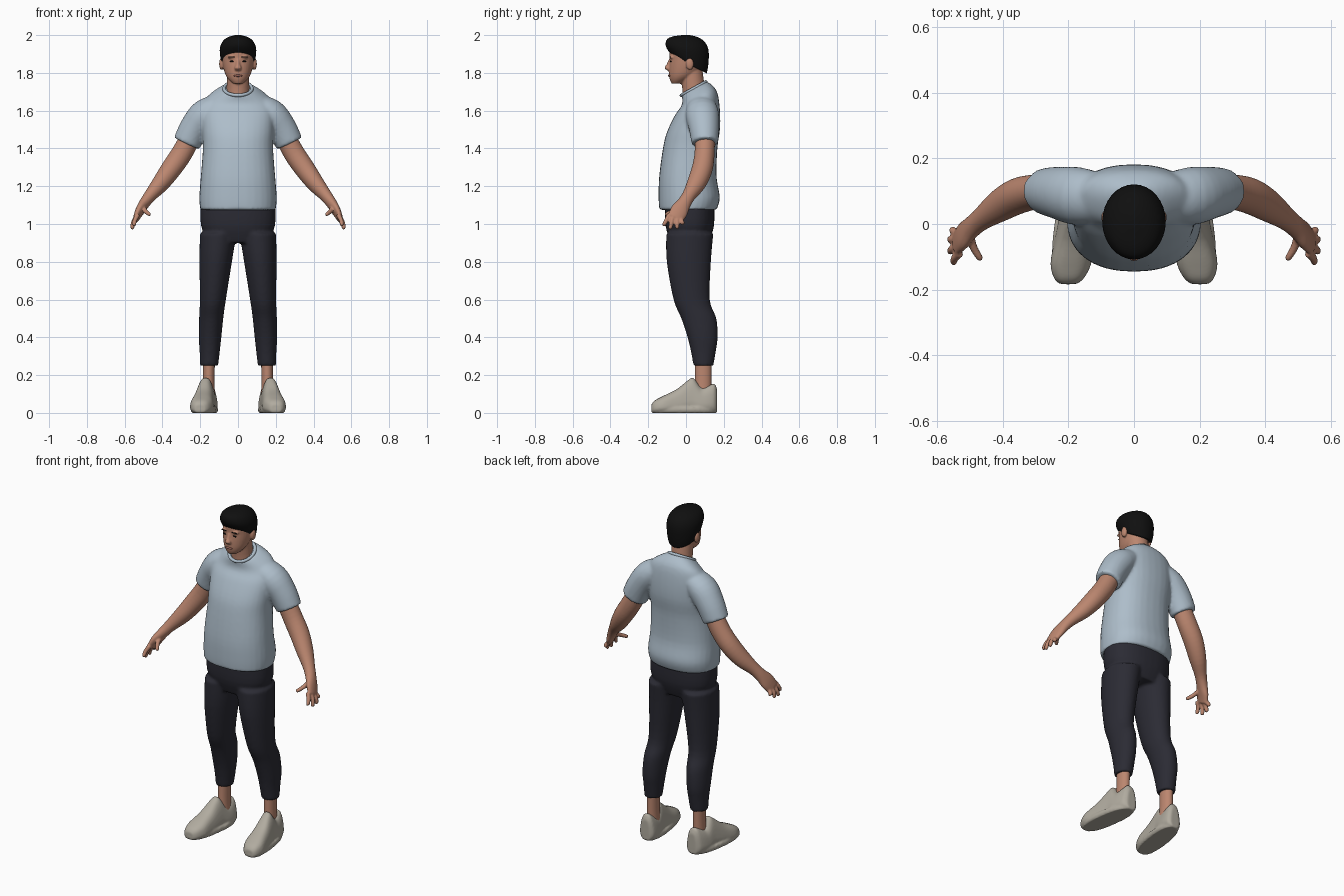
import bpy
import bmesh
import math
from mathutils import Vector, Matrix

default_cube = bpy.data.objects.get("Cube")
if default_cube:
    bpy.data.objects.remove(default_cube, do_unlink=True)

X, Y, Z = Vector((1, 0, 0)), Vector((0, 1, 0)), Vector((0, 0, 1))
FLAT = (X, Y)       # horizontal cross-sections
UPRIGHT = (X, Z)    # cross-sections facing along y


def make_material(name, red, green, blue):
    material = bpy.data.materials.new(name)
    material.use_nodes = True
    colour = (red, green, blue, 1)
    material.diffuse_color = colour
    shader = material.node_tree.nodes["Principled BSDF"]
    shader.inputs["Base Color"].default_value = colour
    shader.inputs["Roughness"].default_value = .8
    return material


SKIN = make_material("skin", .5, .24, .16)
LIPS = make_material("lips", .36, .14, .11)
HAIR = make_material("black hair", .005, .005, .005)
SHIRT = make_material("pale blue cotton", .42, .51, .59)
TROUSERS = make_material("dark navy cloth", .024, .024, .034)
SHOES = make_material("warm grey leather", .44, .41, .35)


def refine(stations, steps=4):
    """Smooth spline through the stations, each (x, y, z, a, b, tilt)."""
    rows = [Vector(tuple(s) + (0,) * (6 - len(s))) for s in stations]
    last = len(rows) - 1
    dense = []
    for i in range(last):
        before, start, end, after = (rows[max(i - 1, 0)], rows[i],
                                     rows[i + 1], rows[min(i + 2, last)])
        for k in range(steps):
            t = k / steps
            dense.append(start + (end - before) * (t / 2)
                         + (before * 2 - start * 5 + end * 4 - after) * (t * t / 2)
                         + (start * 3 - before - end * 3 + after) * (t ** 3 / 2))
    return dense + [rows[last]]


def loft(bm, stations, axes=None, power=2, sides=32):
    """Closed tube of rounded sections; without axes it follows its path."""
    rows = refine(stations)
    centres = [Vector(row[:3]) for row in rows]
    rings = []
    for i, row in enumerate(rows):
        if axes:
            u, v = axes
        else:
            along = centres[min(i + 1, len(rows) - 1)] - centres[max(i - 1, 0)]
            along.normalize()
            u = (X - along * along.dot(X)).normalized()
            v = along.cross(u)
        ring = []
        for k in range(sides):
            angle = math.tau * k / sides
            c, s = math.cos(angle), math.sin(angle)
            c = math.copysign(abs(c) ** (2 / power), c)
            s = math.copysign(abs(s) ** (2 / power), s) * row[4]
            ring.append(bm.verts.new(centres[i] + u * row[3] * c + v * s + Z * row[5] * s))
        rings.append(ring)
    for low, high in zip(rings, rings[1:]):
        for k in range(sides):
            n = (k + 1) % sides
            bm.faces.new((low[k], low[n], high[n], high[k]))
    bm.faces.new(rings[0])
    bm.faces.new(rings[-1])


def ellipsoid(bm, centre, radii):
    matrix = Matrix.Translation(centre) @ Matrix.Diagonal(radii).to_4x4()
    bmesh.ops.create_uvsphere(bm, u_segments=20, v_segments=12, radius=1, matrix=matrix)


def finish(name, bm, material, voxel=0, smoothing=4, side=1):
    """Turn the pieces into one object; a voxel size blends them together."""
    bmesh.ops.scale(bm, vec=(side, 1, 1), verts=bm.verts)
    bmesh.ops.recalc_face_normals(bm, faces=bm.faces)
    for face in bm.faces:
        face.smooth = True
    mesh = bpy.data.meshes.new(name)
    bm.to_mesh(mesh)
    bm.free()
    mesh.materials.append(material)
    obj = bpy.data.objects.new(name, mesh)
    bpy.context.collection.objects.link(obj)
    if voxel:
        blend = obj.modifiers.new("blend", "REMESH")
        blend.mode = "VOXEL"
        blend.voxel_size = voxel
        blend.use_smooth_shade = True
        relax = obj.modifiers.new("relax", "SMOOTH")
        relax.iterations = smoothing
    return obj


def flip(stations, side):
    return [(s[0] * side,) + tuple(s[1:]) for s in stations]


# Shirt: body with a sloping neckline, plus two short sleeves
shirt = bmesh.new()
loft(shirt, [(0, .01, 1.075, .2, .152), (0, .017, 1.14, .205, .162),
             (0, .01, 1.25, .197, .152), (0, .022, 1.4, .186, .144),
             (0, .04, 1.5, .19, .141, .1), (0, .06, 1.6, .19, .118, .2),
             (0, .07, 1.665, .165, .093, .4), (0, .055, 1.705, .11, .075, .5),
             (0, .04, 1.718, .075, .065, .55)], FLAT, power=2.3)
sleeve = [(.08, .08, 1.64, .055, .07), (.17, .085, 1.585, .08, .088),
          (.23, .095, 1.51, .078, .08), (.272, .1, 1.427, .074, .07)]
for side in (1, -1):
    loft(shirt, flip(sleeve, side))
finish("t_shirt", shirt, SHIRT, voxel=.009)

# Ribbed collar band
bpy.ops.mesh.primitive_torus_add(major_segments=40, minor_segments=10,
                                 major_radius=.074, minor_radius=.009,
                                 location=(0, .04, 1.717), rotation=(math.atan(.55), 0, 0))
collar = bpy.context.object
collar.name = "collar"
collar.data.materials.append(SHIRT)
bpy.ops.object.shade_smooth()

# Trousers: hips and two tapering legs
trousers = bmesh.new()
loft(trousers, [(0, .02, .9, .15, .1), (0, .02, .99, .196, .128),
                (0, .02, 1.12, .196, .13)], FLAT, power=2.3)
leg = [(.153, .092, .25, .048, .053), (.15, .092, .32, .053, .065),
       (.148, .088, .4, .06, .08), (.142, .068, .5, .064, .093),
       (.133, .03, .6, .069, .096), (.118, .015, .8, .086, .117),
       (.105, .02, .95, .097, .125)]
for side in (1, -1):
    loft(trousers, flip(leg, side), FLAT)
finish("trousers", trousers, TROUSERS, voxel=.009)

# Arms with hands, ankles and shoes, one set for each side
arm = [(.25, .1, 1.46, .054, .053), (.3, .098, 1.37, .056, .053),
       (.355, .085, 1.29, .054, .055), (.41, .055, 1.215, .046, .05),
       (.465, .015, 1.15, .033, .036), (.495, -.01, 1.11, .028, .037),
       (.52, -.035, 1.07, .023, .047), (.54, -.057, 1.03, .016, .042)]
finger_ends = [((.53, -.088, 1.05), (.552, -.12, .99)), ((.538, -.07, 1.04), (.562, -.085, .972)),
               ((.54, -.047, 1.03), (.562, -.047, .975)), ((.535, -.028, 1.025), (.555, -.015, .998)),
               ((.5, -.035, 1.085), (.467, -.11, 1.048))]
shoe_shape = [(.165, .03, .125), (.15, .05, .155), (.12, .058, .145), (.08, .06, .135),
              (.04, .06, .185), (.01, .061, .172), (-.05, .063, .125),
              (-.12, .064, .09), (-.165, .046, .066), (-.183, .025, .045)]
for side, label in ((1, "left"), (-1, "right")):
    limb = bmesh.new()
    loft(limb, arm)
    for base, tip in finger_ends:
        base, tip = Vector(base), Vector(tip)
        middle = base.lerp(tip, .5) + X * .005
        loft(limb, [(*base, .013, .013), (*middle, .012, .012),
                    (*base.lerp(tip, .92), .01, .01), (*tip, .004, .004)], sides=12)
    finish(label + "_arm", limb, SKIN, voxel=.005, smoothing=2, side=side)

    ankle = bmesh.new()
    loft(ankle, [(.155, .088, .08, .034, .046), (.155, .09, .16, .031, .044),
                 (.154, .092, .3, .032, .044)], FLAT)
    finish(label + "_ankle", ankle, SKIN, side=side)

    shoe = bmesh.new()
    loft(shoe, [(0, y, height / 2, width, height / 2) for y, width, height in shoe_shape],
         UPRIGHT, power=2.8)
    for vert in shoe.verts:     # narrow the upper towards its opening
        vert.co.x *= 1.08 - 3 * vert.co.z
    loft(shoe, [(0, -.01, 0, .06, .17), (0, -.01, .015, .066, .175),
                (0, -.01, .03, .063, .173)], FLAT, power=2.5)
    for vert in shoe.verts:     # turn the toes outward
        vert.co.x += .178 - .13 * (vert.co.y + .01)
    finish(label + "_shoe", shoe, SHOES, voxel=.006, smoothing=3, side=side)

# Head: skull, neck, nose and ears blended together
head = bmesh.new()
loft(head, [(0, -.05, 1.743, .026, .026), (0, -.035, 1.763, .048, .05),
            (0, -.016, 1.79, .066, .074), (0, 0, 1.83, .078, .09),
            (0, .005, 1.87, .083, .092), (0, .008, 1.92, .084, .094),
            (0, .01, 1.96, .068, .078), (0, .01, 1.98, .03, .035)], FLAT)
loft(head, [(0, .045, 1.66, .064, .062), (0, .04, 1.72, .06, .06),
            (0, .025, 1.83, .06, .06)], FLAT)
loft(head, [(0, -.083, 1.872, .009, .008), (0, -.09, 1.845, .011, .013),
            (0, -.096, 1.826, .019, .018), (0, -.087, 1.811, .014, .009)], FLAT, sides=16)
for side in (1, -1):
    ellipsoid(head, (side * .087, .02, 1.848), (.013, .021, .033))
    ellipsoid(head, (side * .032, -.076, 1.883), (.024, .012, .008))
finish("head", head, SKIN, voxel=.005, smoothing=2)

# Hair: cap with a hairline that drops from the forehead to the nape
hair = bmesh.new()
loft(hair, [(0, .02, 1.842, .083, .09, -.5), (0, .012, 1.88, .093, .106, -.35),
            (0, .006, 1.93, .096, .114, -.15), (0, .002, 1.968, .08, .102, -.1),
            (0, 0, 1.99, .05, .068, -.05), (0, 0, 2, .014, .02)], FLAT)
finish("hair", hair, HAIR)

# Eyes, eyebrows and mouth
eyes, brows, mouth = bmesh.new(), bmesh.new(), bmesh.new()
for side in (1, -1):
    ellipsoid(eyes, (side * .033, -.081, 1.861), (.012, .004, .004))
    ellipsoid(brows, (side * .035, -.085, 1.884), (.018, .004, .003))
ellipsoid(mouth, (0, -.088, 1.785), (.023, .007, .006))
finish("eyes", eyes, HAIR)
finish("eyebrows", brows, HAIR)
finish("mouth", mouth, LIPS)
